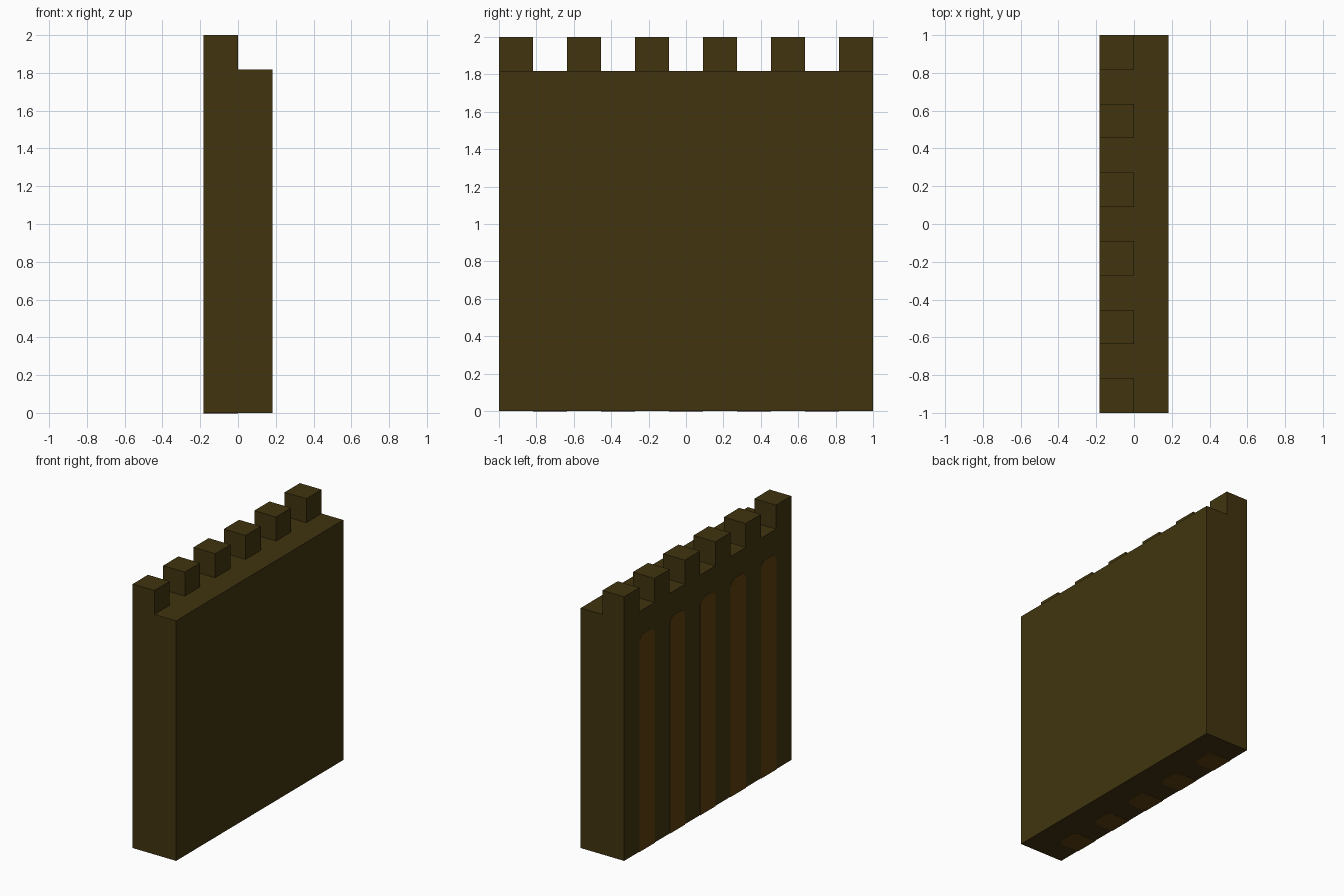
import bpy, bmesh
from mathutils import Vector

if "Cube" in bpy.data.objects:
    bpy.data.objects.remove(bpy.data.objects["Cube"])

U = 2 / 11            # one module: merlon width, gap width and half thickness
BODY_H = 2 - U


def material(name, rgb):
    m = bpy.data.materials.new(name)
    m.diffuse_color = (*rgb, 1)
    m.use_nodes = True
    m.node_tree.nodes["Principled BSDF"].inputs["Base Color"].default_value = m.diffuse_color
    return m


def box(lo, hi):
    bm = bmesh.new()
    bmesh.ops.create_cube(bm, size=1)
    for v in bm.verts:
        v.co = Vector([lo[i] if v.co[i] < 0 else hi[i] for i in range(3)])
    return bm


def finish(bm, name, mat):
    bmesh.ops.recalc_face_normals(bm, faces=bm.faces)
    me = bpy.data.meshes.new(name)
    bm.to_mesh(me)
    bm.free()
    me.materials.append(mat)
    ob = bpy.data.objects.new(name, me)
    bpy.context.collection.objects.link(ob)
    return ob


stone = material("dark_olive_stone", (0.052, 0.034, 0.0048))
brown = material("dark_brown", (0.112, 0.050, 0.0052))

# Wall: a slab whose outer top edge is raised into six merlons
bm = box((-U, -1, 0), (U, 1, BODY_H))
cuts = [((0, 0, 0), (1, 0, 0))] + [((0, -1 + U * i, 0), (0, 1, 0)) for i in range(1, 11)]
for co, no in cuts:
    bmesh.ops.bisect_plane(bm, geom=bm.verts[:] + bm.edges[:] + bm.faces[:],
                           plane_co=co, plane_no=no)
bm.normal_update()
tops = []
for f in bm.faces:
    c = f.calc_center_median()
    if c.z > BODY_H - 0.01 and c.x < 0 and int((c.y + 1) / U) % 2 == 0:
        tops.append(f)
raised = bmesh.ops.extrude_discrete_faces(bm, faces=tops)["faces"]
for v in {v for f in raised for v in f.verts}:
    v.co.z = 2
bmesh.ops.dissolve_limit(bm, angle_limit=0.01, verts=bm.verts, edges=bm.edges)
finish(bm, "crenellated_wall", stone)

# Five brown posts let into the outer face, with chamfered inner and top edges
OUT = 0.002
for i in range(5):
    y = -1 + U * (2 * i + 1)
    bm = box((-U - OUT, y, -OUT), (0, y + U, BODY_H - U))
    edges = []
    for e in bm.edges:
        a, b = (v.co for v in e.verts)
        vertical_inner = a.x > -0.01 and b.x > -0.01 and abs(a.z - b.z) > 0.1
        top_side = a.z > 1 and b.z > 1 and abs(a.x - b.x) > 0.1
        if vertical_inner or top_side:
            edges.append(e)
    bmesh.ops.bevel(bm, geom=edges, offset=0.035, segments=1,
                    affect='EDGES', profile=0.5)
    finish(bm, f"inset_post_{i + 1}", brown)
